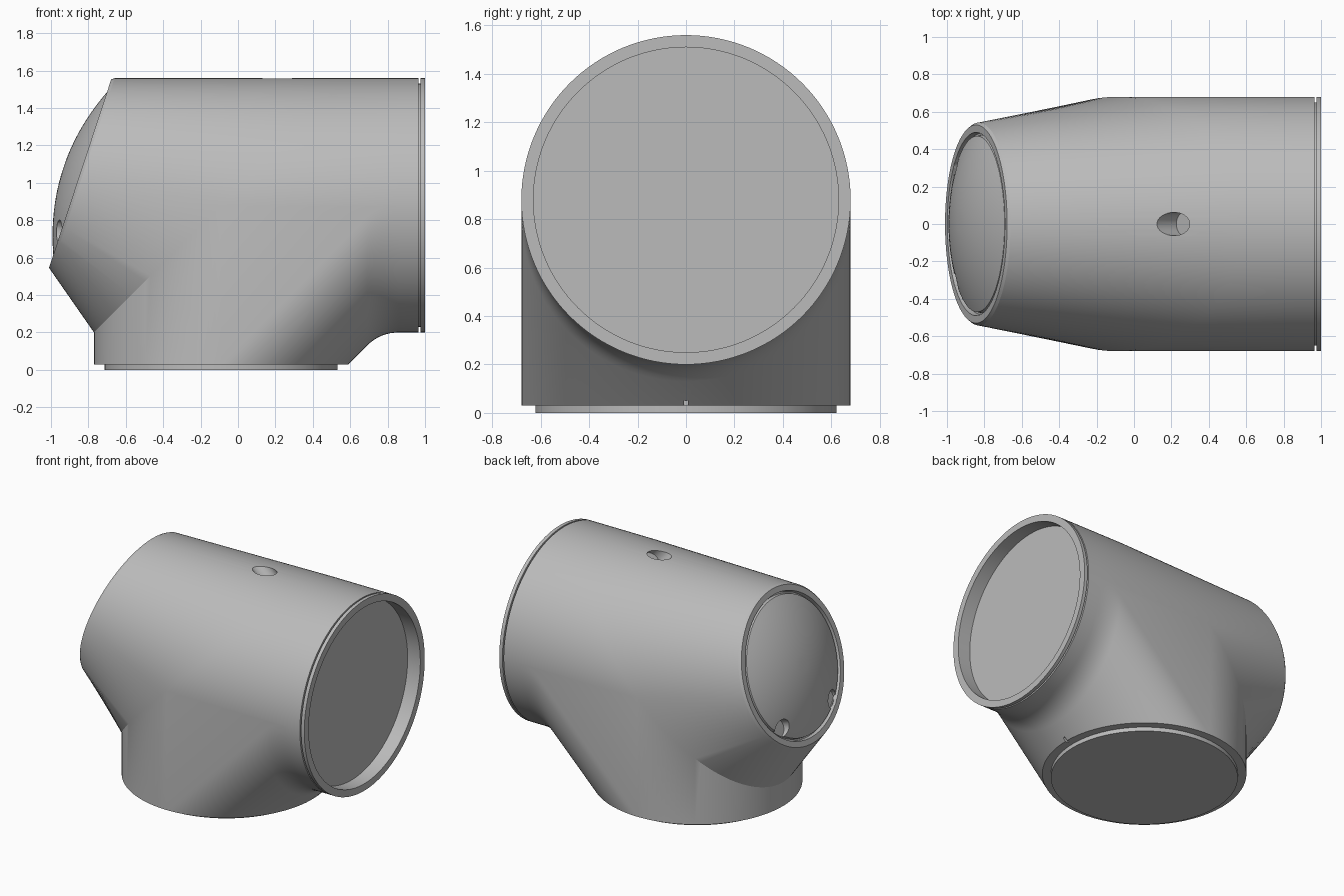
import bpy, bmesh
from math import sin, cos, pi
from mathutils import Vector

if "Cube" in bpy.data.objects:
    bpy.data.objects.remove(bpy.data.objects["Cube"])

N = 128                      # sides of every round section
R = 0.68                     # pipe radius
CX, CZ = -0.09, 0.88         # axis of the branch and of the main pipe
BASE_Z, END_X = 0.03, 0.76

grey = bpy.data.materials.new("grey")
grey.use_nodes = True
grey.diffuse_color = (0.5, 0.5, 0.5, 1)
grey.node_tree.nodes["Principled BSDF"].inputs["Base Color"].default_value = (0.5, 0.5, 0.5, 1)

bm = bmesh.new()
full = [2 * pi * i / N for i in range(N + 1)]
near = [pi * (i / N - 0.5) * 1.0 for i in range(0, N + 1, 2)]   # half turn, cos >= 0
far = [a + pi for a in near]


def strip(rows):
    """Bridge neighbouring rows of points with quads."""
    grid = [[bm.verts.new(p) for p in row] for row in rows]
    for a, b in zip(grid, grid[1:]):
        for i in range(len(a) - 1):
            bm.faces.new((a[i], a[i + 1], b[i + 1], b[i]))


def ring(centre, u, v, r):
    return [centre + r * (cos(a) * u + sin(a) * v) for a in full]


def base(a):
    return Vector((CX + R * cos(a), R * sin(a), BASE_Z))


def mitre(a):
    return Vector((CX + R * cos(a), R * sin(a), CZ + R * cos(a)))


def fillet(a):
    """Path from the branch base along the gusset into the main pipe."""
    corner = Vector((END_X, R * sin(a), CZ - R * cos(a)))
    p, q = corner + Vector((-0.07, 0, -0.07)), corner + Vector((0.1, 0, 0))
    arc = [p * (1 - t) ** 2 + corner * 2 * t * (1 - t) + q * t * t
           for t in (i / 8 for i in range(9))]
    return [base(a)] + arc


X, Y, Z = Vector((1, 0, 0)), Vector((0, 1, 0)), Vector((0, 0, 1))
pipe_start = END_X + 0.1

# branch back, pipe top and gusset
strip([[base(a) for a in far], [mitre(a) for a in far]])
strip([[mitre(a) for a in near],
       [Vector((pipe_start, R * sin(a), CZ + R * cos(a))) for a in near]])
strip([list(row) for row in zip(*[fillet(a) for a in near])])

# flat cheeks between branch and pipe
for side in (-pi / 2, pi / 2):
    bm.faces.new([bm.verts.new(p) for p in fillet(side) + [mitre(side)]])

# open end: pipe, groove, flange and recessed plate
for_end = [(pipe_start, R), (0.965, R), (0.965, 0.65), (0.975, 0.65), (0.975, R),
           (1.0, R), (1.0, 0.63), (0.9, 0.63)]
rows = [ring(Vector((x, 0, CZ)), Z, Y, r) for x, r in for_end]
strip(rows)
bm.faces.new([bm.verts.new(p) for p in rows[-1][:-1]])

# stepped foot under the branch
rows = [ring(Vector((CX, 0, z)), X, Y, r)
        for z, r in ((BASE_Z, R), (BASE_Z, 0.6225), (0, 0.6225))]
strip(rows)
bm.faces.new([bm.verts.new(p) for p in rows[-1][:-1]])

# tapered side running to the slanted round cap, with rim, gap and dome
cap_c = Vector((-0.83, 0, 1.045))
cap_u = Vector((0.34, 0, 1.03)).normalized()
cap_n = Vector((-cap_u.z, 0, cap_u.x))
DOME_R = 0.47
profile = [(0.542, 0), (0.53, 0.015), (0.49, 0.015), (0.485, -0.015),
           (DOME_R + 0.005, -0.015), (DOME_R, 0.01)]
profile += [(DOME_R * (1 - t), 0.01 + 0.1 * (1 - (1 - t) ** 2))
            for t in (i / 12 for i in range(1, 12))]
rows = [ring(cap_c + cap_n * h, cap_u, Y, r) for r, h in profile]
strip([[mitre(a) for a in full]] + rows)
bm.faces.new([bm.verts.new(p) for p in rows[-1][:-1]])

bmesh.ops.remove_doubles(bm, verts=bm.verts, dist=0.0004)
bmesh.ops.recalc_face_normals(bm, faces=bm.faces)
mesh = bpy.data.meshes.new("pipe_body")
bm.to_mesh(mesh)
bm.free()
mesh.materials.append(grey)
body = bpy.data.objects.new("pipe_body", mesh)
bpy.context.collection.objects.link(body)


def drill(name, bottom, axis, radius):
    """Cut a round blind hole that ends at the bottom point."""
    axis = axis.normalized()
    bpy.ops.mesh.primitive_cylinder_add(vertices=32, radius=radius, depth=0.4,
                                        location=bottom + axis * 0.2,
                                        rotation=axis.to_track_quat('Z', 'Y').to_euler())
    cut(name)


def cut(name):
    cutter = bpy.context.object
    cutter.name = name
    cutter.hide_render = True
    cutter.data.materials.append(grey)
    mod = body.modifiers.new(name, 'BOOLEAN')
    mod.operation = 'DIFFERENCE'
    mod.solver = 'EXACT'
    mod.object = cutter
    bpy.context.view_layer.objects.active = body
    bpy.ops.object.modifier_apply(modifier=name)
    bpy.data.objects.remove(cutter)


# slanted hole on top, two grips in the dome edge, small slot in the foot
drill("top_hole", Vector((0.27, 0, 1.5)), Vector((-1, 0, 1)), 0.062)
for s in (-1, 1):
    drill("dome_grip", cap_c - cap_u * 0.33 + Y * s * 0.28 - cap_n * 0.01, cap_n, 0.06)
bpy.ops.mesh.primitive_cube_add(size=1, location=(0.59, 0, 0.04))
bpy.context.object.scale = (0.04, 0.016, 0.03)
cut("foot_slot")

bpy.ops.object.select_all(action='DESELECT')
body.select_set(True)
bpy.context.view_layer.objects.active = body
bpy.ops.object.shade_smooth_by_angle(angle=0.35)
